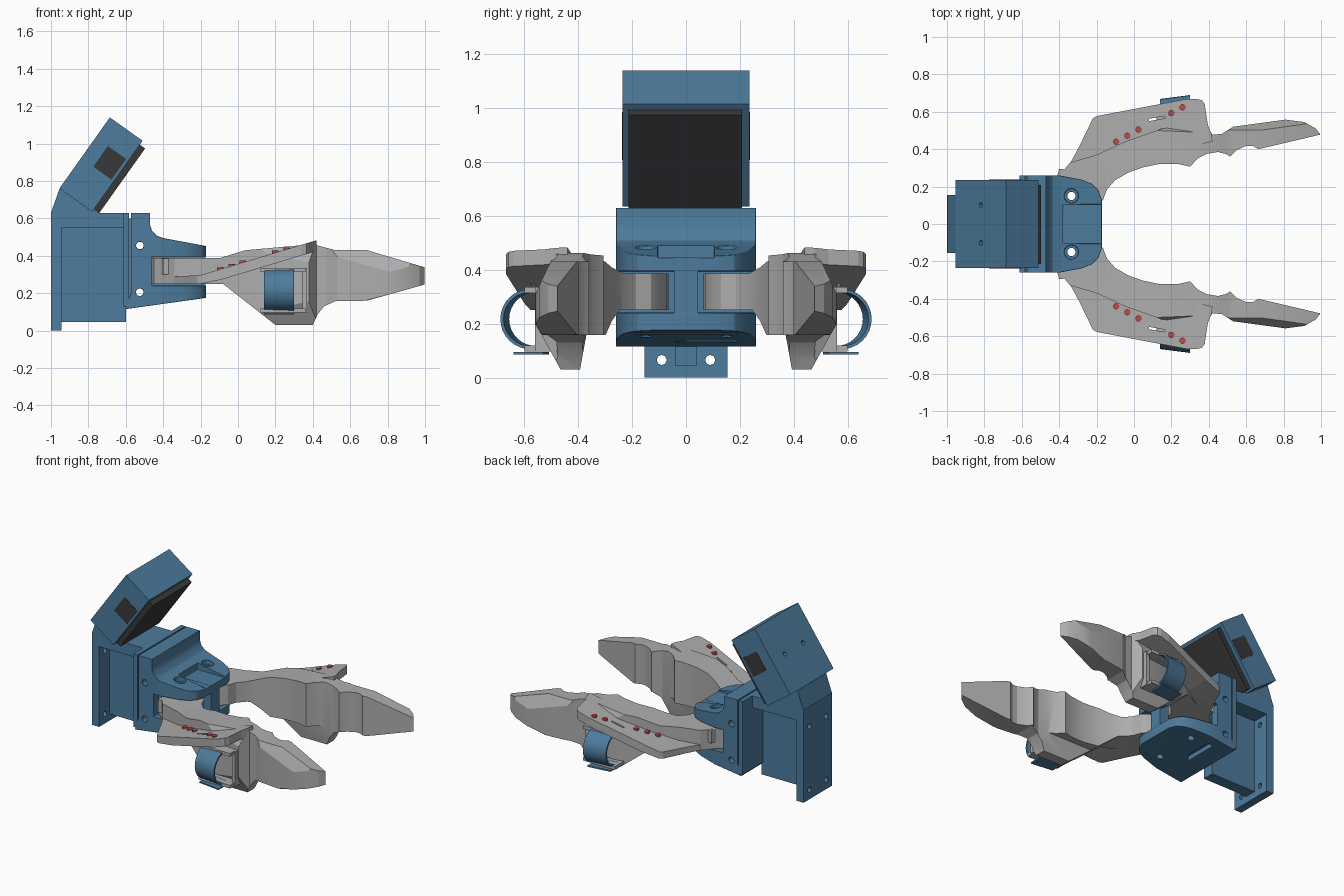
import bpy, bmesh, math
from mathutils import Vector, Matrix

if "Cube" in bpy.data.objects:
    bpy.data.objects.remove(bpy.data.objects["Cube"])


def material(name, rgb):
    m = bpy.data.materials.new(name)
    m.diffuse_color = (*rgb, 1)
    m.use_nodes = True
    m.node_tree.nodes["Principled BSDF"].inputs["Base Color"].default_value = m.diffuse_color
    return m


BLUE = material("blue", (0.075, 0.2, 0.34))
DARK = material("dark", (0.04, 0.04, 0.043))
RED = material("red", (0.5, 0.07, 0.07))
GREY = material("grey", (0.42, 0.42, 0.42))


def prism(name, pts, axis, a, b, mat=BLUE):
    """Extrude a 2D outline along an axis: x takes (y,z), y takes (x,z), z takes (x,y)."""
    place = {"x": lambda p, t: (t, p[0], p[1]), "y": lambda p, t: (p[0], t, p[1]),
             "z": lambda p, t: (p[0], p[1], t)}[axis]
    bm = bmesh.new()
    f = bm.faces.new([bm.verts.new(place(p, a)) for p in pts])
    ext = bmesh.ops.extrude_face_region(bm, geom=[f])["geom"]
    move = Vector(place((0, 0), b - a))
    bmesh.ops.translate(bm, vec=move, verts=[v for v in ext if isinstance(v, bmesh.types.BMVert)])
    bmesh.ops.recalc_face_normals(bm, faces=bm.faces)
    me = bpy.data.meshes.new(name)
    bm.to_mesh(me)
    bm.free()
    ob = bpy.data.objects.new(name, me)
    bpy.context.collection.objects.link(ob)
    if mat:
        me.materials.append(mat)
    return ob


def box(name, x0, x1, y0, y1, z0, z1, mat=BLUE):
    return prism(name, [(x0, y0), (x1, y0), (x1, y1), (x0, y1)], "z", z0, z1, mat)


def disc(c, r, n=20):
    return [(c[0] + r * math.cos(i * math.tau / n), c[1] + r * math.sin(i * math.tau / n)) for i in range(n)]


def activate(ob):
    bpy.ops.object.select_all(action="DESELECT")
    ob.select_set(True)
    bpy.context.view_layer.objects.active = ob


def boolean(ob, cutter, op="DIFFERENCE"):
    m = ob.modifiers.new("bool", "BOOLEAN")
    m.operation, m.object, m.solver = op, cutter, "EXACT"
    activate(ob)
    bpy.ops.object.modifier_apply(modifier=m.name)
    bpy.data.objects.remove(cutter)


def bevel(ob, w, n=2):
    m = ob.modifiers.new("bevel", "BEVEL")
    m.width, m.segments, m.limit_method, m.angle_limit = w, n, "ANGLE", math.radians(40)


def smooth(ob, angle=25):
    activate(ob)
    bpy.ops.object.shade_smooth_by_angle(angle=math.radians(angle))


def mirror(ob):
    m = ob.modifiers.new("mirror", "MIRROR")
    m.use_axis = (False, True, False)


# Rear mounting plate with corner holes, central web and top block
plate = box("mount_plate", -1, -0.945, -0.155, 0.155, 0, 0.635)
for y in (-0.09, 0.09):
    for z in (0.065, 0.5):
        boolean(plate, prism("cut", disc((y, z), 0.018), "x", -1.1, -0.9, None))
box("centre_web", -0.95, -0.6, -0.04, 0.04, 0.045, 0.56)
box("top_block", -0.95, -0.605, -0.155, 0.155, 0.55, 0.63)

# Neck and tilted screen housing
prism("neck", [(-1, 0.63), (-0.955, 0.757), (-0.8, 0.78), (-0.77, 0.645), (-0.65, 0.57), (-0.605, 0.63),
               (-0.605, 0.55), (-0.95, 0.55)], "y", -0.155, 0.155)
origin, u, w = Vector((-0.955, 0.76)), Vector((0.579, 0.815)), Vector((0.815, -0.579))


def tilted(name, a0, a1, d0, d1, y0, y1, mat=BLUE):
    pts = [origin + u * a + w * d for a, d in ((a0, d0), (a1, d0), (a1, d1), (a0, d1))]
    return prism(name, pts, "y", y0, y1, mat)


housing = tilted("screen_housing", 0, 0.466, 0, 0.215, -0.235, 0.235)
for y in (-0.1, 0.1):
    hole = prism("cut", disc((0, y), 0.014), "z", -0.03, 0.03, None)
    p = origin + u * 0.235
    hole.matrix_world = Matrix.Translation((p.x, 0, p.y)) @ Matrix.Rotation(math.radians(-54.6), 4, "Y")
    bpy.context.view_layer.update()
    boolean(housing, hole)
tilted("screen_panel", 0.015, 0.44, 0.2, 0.25, -0.213, 0.208, DARK)
for s in (-1, 1):
    tilted("side_window", 0.2, 0.335, 0.08, 0.2, *sorted((s * 0.2, s * 0.237)), DARK)

# Gripper bracket: C-shaped side profile trimmed by a rounded plan
box("bracket_flange", -0.612, -0.582, -0.26, 0.26, 0.13, 0.63)
box("flange_spacer", -0.6, -0.56, -0.22, 0.22, 0.15, 0.6)
bracket = prism("gripper_bracket", [(-0.573, 0.63), (-0.47, 0.63), (-0.47, 0.565), (-0.46, 0.535), (-0.435, 0.508),
                (-0.4, 0.495), (-0.17, 0.452), (-0.17, 0.395), (-0.46, 0.395), (-0.46, 0.24), (-0.17, 0.24),
                (-0.17, 0.175), (-0.6, 0.115), (-0.573, 0.2)], "y", -0.27, 0.27)
half = [(-0.61, 0.26), (-0.4, 0.26), (-0.28, 0.237), (-0.225, 0.215), (-0.19, 0.18), (-0.172, 0.13)]
boolean(bracket, prism("cut", half + [(x, -y) for x, y in reversed(half)], "z", 0, 1, None), "INTERSECT")
boolean(bracket, box("cut", -0.38, -0.1, -0.105, 0.105, 0.445, 0.7, None))
for z in (0.205, 0.455):
    boolean(bracket, prism("cut", disc((-0.525, z), 0.02), "y", -0.5, 0.5, None))
for y in (-0.15, 0.15):
    boolean(bracket, prism("cut", disc((-0.335, y), 0.022), "z", 0, 1, None))
    boolean(bracket, prism("cut", disc((-0.335, y), 0.038), "z", 0.455, 1, None))
for x in (-0.46, -0.26):
    boolean(bracket, box("cut", x - 0.02, x + 0.02, -0.19, 0.19, 0, 0.165, None))
bevel(bracket, 0.008)
smooth(bracket)
box("bracket_centre_wall", -0.47, -0.173, -0.044, 0.044, 0.2, 0.446)

# Jaw finger: plan, side and end outlines intersected
finger = prism("jaw_finger", [
    (-0.46, 0.17), (-0.43, 0.1), (-0.36, 0.065), (-0.27, 0.07), (-0.2, 0.1), (-0.165, 0.13), (-0.145, 0.185),
    (-0.1, 0.235), (-0.03, 0.275), (0.05, 0.303), (0.14, 0.322), (0.24, 0.32), (0.3, 0.306), (0.34, 0.35),
    (0.39, 0.375), (0.45, 0.385), (0.49, 0.375), (0.515, 0.36), (0.55, 0.395), (0.6, 0.418), (0.635, 0.418),
    (0.665, 0.4), (0.997, 0.478), (0.97, 0.512), (0.91, 0.545), (0.81, 0.558), (0.53, 0.52), (0.47, 0.482),
    (0.42, 0.477), (0.38, 0.535), (0.15, 0.51), (-0.05, 0.44), (-0.2, 0.37), (-0.34, 0.33), (-0.4, 0.26),
    (-0.45, 0.22)], "z", 0, 0.6, GREY)
boolean(finger, prism("cut", [(-0.5, 0.25), (-0.08, 0.25), (0.2, 0.03), (0.4, 0.03), (0.425, 0.085), (0.46, 0.13),
                              (0.52, 0.157), (0.69, 0.16), (1.01, 0.25), (1.01, 0.335), (0.69, 0.43), (0.52, 0.43),
                              (0.4, 0.462), (0.04, 0.43), (-0.1, 0.387), (-0.5, 0.387)], "y", 0, 0.8, None), "INTERSECT")
boolean(finger, prism("cut", [(0.02, 0.5), (0.47, 0.5), (0.56, 0.31), (0.56, 0.2), (0.46, 0.02), (0.395, 0.02),
                              (0.37, 0.158), (0.02, 0.158)], "x", -0.6, 1.1, None), "INTERSECT")
boolean(finger, prism("cut", disc((-0.335, 0.15), 0.022), "z", 0, 1, None))
smooth(finger, 22)
mirror(finger)

# Sloping wing on the outside of each jaw, with slot and coloured pins
wing = prism("jaw_wing", [(-0.4, 0.285), (-0.4, 0.25), (-0.2, 0.25), (-0.08, 0.275), (0.45, 0.435), (0.45, 0.492),
                          (-0.2, 0.297)], "y", 0.2, 0.8, GREY)
boolean(wing, prism("cut", [(-0.36, 0.29), (-0.28, 0.29), (0.1, 0.38), (0.42, 0.44), (0.415, 0.48), (0.395, 0.53),
                            (0.378, 0.64), (0.365, 0.66), (0.34, 0.668), (0.28, 0.668), (-0.2, 0.577), (-0.22, 0.565),
                            (-0.29, 0.42)], "z", 0, 1, None), "INTERSECT")
boolean(wing, prism("cut", [(0.08, 0.55), (0.165, 0.565), (0.165, 0.577), (0.08, 0.562)], "z", 0, 1, None))
mirror(wing)
for x, y in ((-0.095, 0.44), (-0.035, 0.472), (0.025, 0.505), (0.2, 0.593), (0.26, 0.624)):
    top = 0.357 + 0.3 * x
    pin = prism("wing_pin", disc((x, y), 0.017, 12), "z", top - 0.03, top + 0.01, RED)
    mirror(pin)

# Small hook at the back of each jaw
hook = prism("jaw_hook", [(-0.41, 0.26), (-0.36, 0.25), (-0.35, 0.29), (-0.4, 0.295)], "z", 0.3, 0.385, GREY)
mirror(hook)

# Strap holder frame and curved finger strap
for z in (0.107, 0.325):
    mirror(box("strap_bar", 0.12, 0.36, 0.46, 0.6, z - 0.011, z + 0.011, GREY))
mirror(box("strap_post", 0.345, 0.37, 0.46, 0.56, 0.096, 0.336, GREY))


def arc(r, a0, a1, n=18):
    return [(0.567 + r * math.cos(math.radians(a0 + (a1 - a0) * i / n)),
             0.217 + r * math.sin(math.radians(a0 + (a1 - a0) * i / n))) for i in range(n + 1)]


strap = prism("finger_strap", arc(0.112, 105, -105) + arc(0.1, -105, 105), "x", 0.14, 0.3)
flap = box("strap_flap", 0.14, 0.3, 0.52, 0.63, 0.085, 0.094)
for ob in (strap, flap):
    for v in ob.data.vertices:
        v.co.y += 0.13 * (v.co.x - 0.22)
    smooth(ob)
    mirror(ob)
